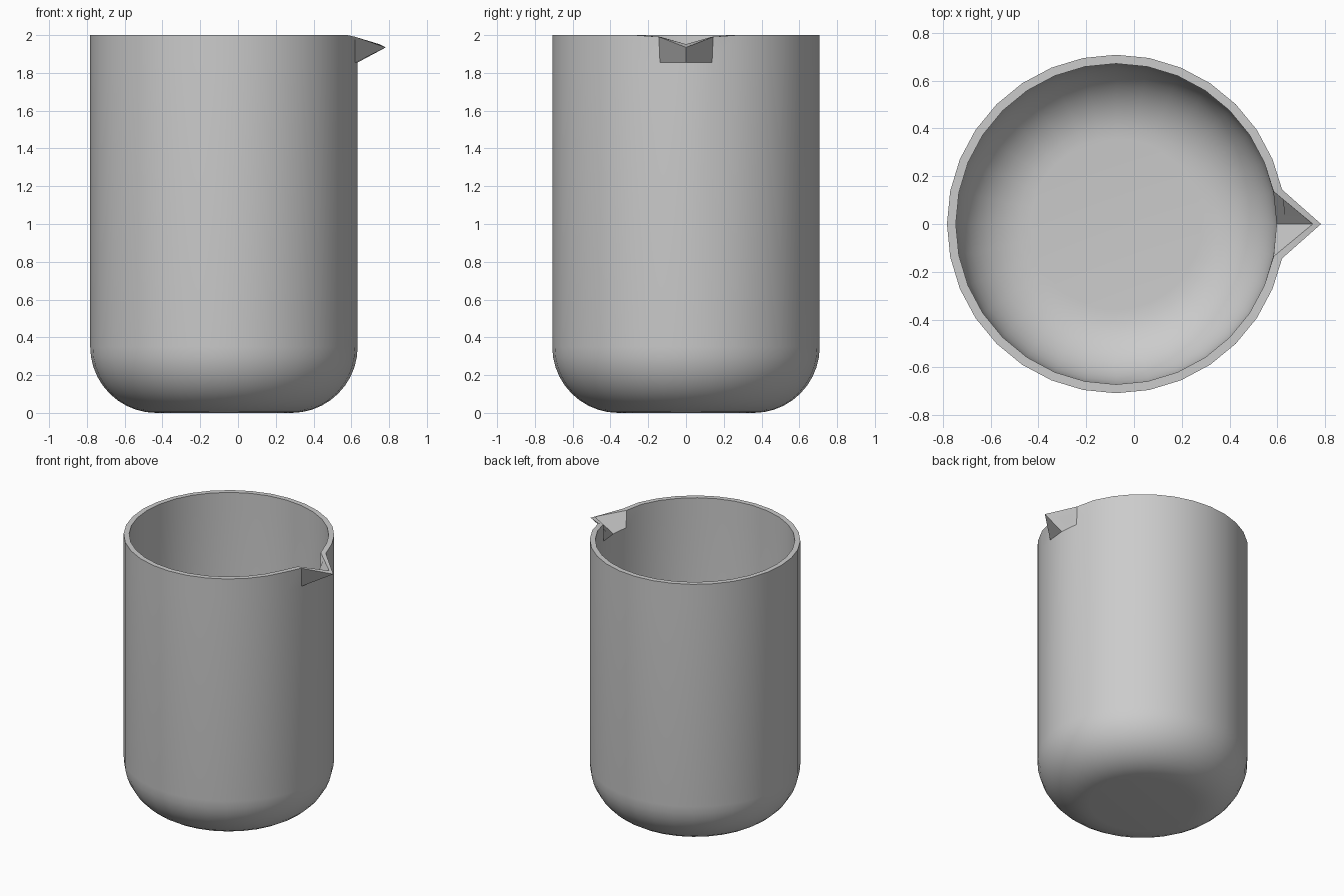
import bpy, bmesh
from math import sin, cos, pi

if "Cube" in bpy.data.objects:
    bpy.data.objects.remove(bpy.data.objects["Cube"])

N = 32            # sides around the vessel
CX = -0.0745      # vessel axis, offset so the spout fits the bounds
R, WALL, CORNER = 0.708, 0.037, 0.35


def arc(radius, z0, corner, steps=10):
    """Rounded bottom corner, from the floor up to the wall."""
    return [(radius - corner + corner * sin(i / steps * pi / 2),
             z0 + corner - corner * cos(i / steps * pi / 2))
            for i in range(steps + 1)]


# Closed wall profile: up the outside, over the rim, down the inside
outer = arc(R, 0.0, CORNER) + [(R, 1.855), (R, 2.0)]
inner = arc(R - WALL, WALL, CORNER - WALL) + [(R - WALL, 1.865), (R - WALL, 2.0)]
profile = outer + inner[::-1]
rim_out, rim_in = len(outer) - 1, len(outer)

bm = bmesh.new()
rings = [[bm.verts.new((CX + r * cos(2 * pi * k / N), r * sin(2 * pi * k / N), z))
          for k in range(N)] for r, z in profile]
for a, b in zip(rings, rings[1:]):
    for k in range(N):
        j = (k + 1) % N
        bm.faces.new((a[k], a[j], b[j], b[k]))
bm.faces.new(rings[0][::-1])    # underside
bm.faces.new(rings[-1])         # inner floor

# Pouring spout: pull one rim point out and down, ease its neighbours
rings[rim_out][0].co = (0.7825, 0, 1.935)
rings[rim_in][0].co = (0.748, 0, 1.952)
for ring in (rim_out, rim_in):
    for k in (1, -1):
        rings[ring][k].co.z = 1.991
        rings[ring][k].co.y *= 1.04

bmesh.ops.recalc_face_normals(bm, faces=bm.faces)
mesh = bpy.data.meshes.new("beaker")
bm.to_mesh(mesh)
bm.free()
beaker = bpy.data.objects.new("beaker", mesh)
bpy.context.collection.objects.link(beaker)

bpy.context.view_layer.objects.active = beaker
beaker.select_set(True)
bpy.ops.object.shade_smooth_by_angle(angle=pi / 6)
